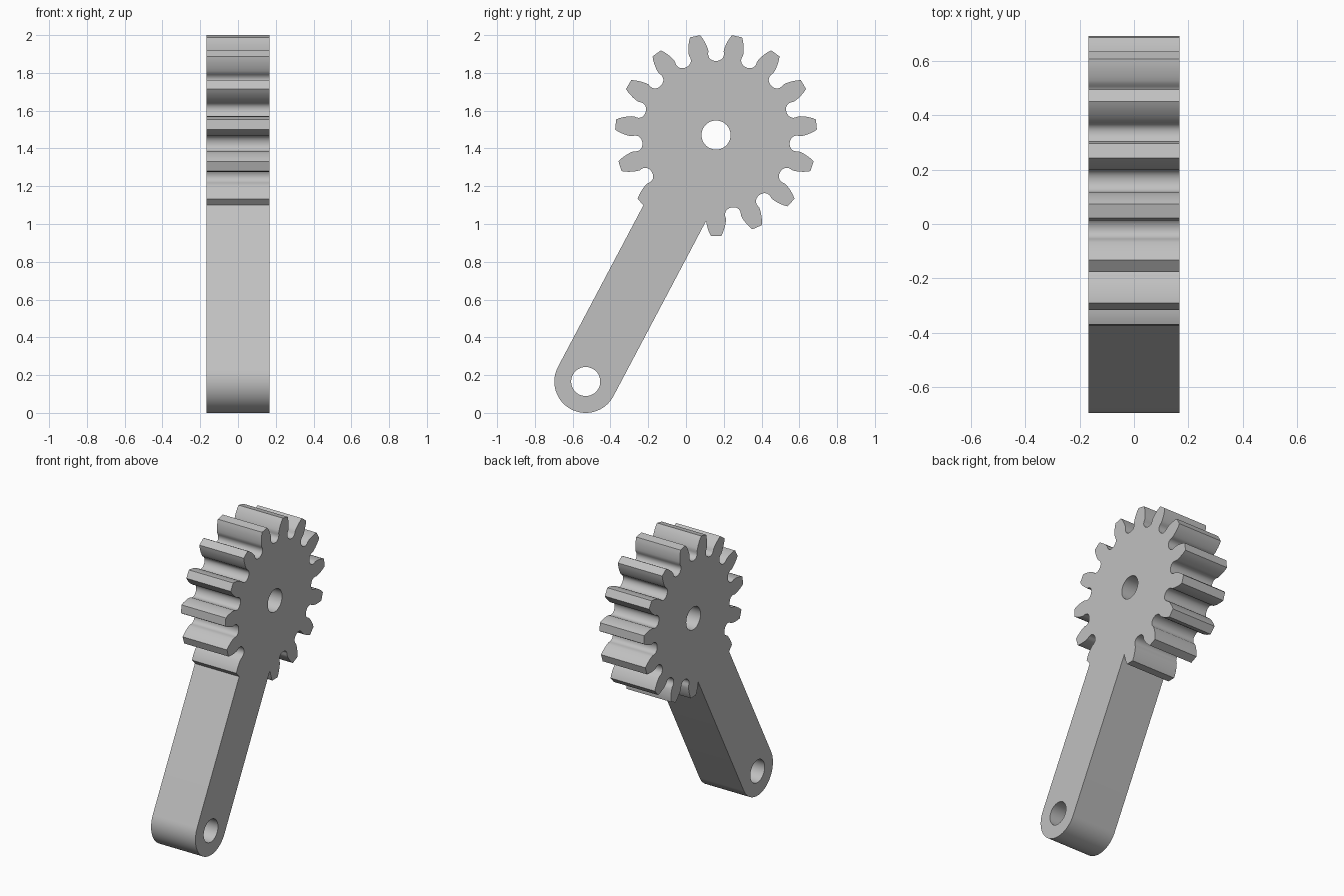
import bpy, bmesh
from math import sin, cos, radians, atan2, pi

if "Cube" in bpy.data.objects:
    bpy.data.objects.remove(bpy.data.objects["Cube"])

HALF = 0.167              # half thickness along x
GEAR = (0.159, 1.471)     # gear centre (y, z)
PIVOT = (-0.531, 0.166)   # arm pivot centre (y, z)
ARM_R, HOLE_R, TEETH = 0.166, 0.077, 15

steel = bpy.data.materials.new("light grey")
steel.use_nodes = True
grey = (0.53, 0.53, 0.53, 1)
steel.diffuse_color = grey
steel.node_tree.nodes["Principled BSDF"].inputs["Base Color"].default_value = grey


def polar(centre, r, a):
    return centre[0] + r * cos(a), centre[1] + r * sin(a)


def prism(name, points, half):
    """Extrude a (y, z) outline along x."""
    bm = bmesh.new()
    face = bm.faces.new([bm.verts.new((-half, y, z)) for y, z in points])
    out = bmesh.ops.extrude_face_region(bm, geom=[face])
    verts = [v for v in out["geom"] if isinstance(v, bmesh.types.BMVert)]
    bmesh.ops.translate(bm, verts=verts, vec=(2 * half, 0, 0))
    bmesh.ops.recalc_face_normals(bm, faces=bm.faces)
    mesh = bpy.data.meshes.new(name)
    bm.to_mesh(mesh)
    bm.free()
    mesh.materials.append(steel)
    ob = bpy.data.objects.new(name, mesh)
    bpy.context.collection.objects.link(ob)
    return ob


def combine(target, other, operation):
    mod = target.modifiers.new(operation.lower(), "BOOLEAN")
    mod.operation, mod.object, mod.solver = operation, other, "EXACT"
    bpy.context.view_layer.objects.active = target
    bpy.ops.object.modifier_apply(modifier=mod.name)
    bpy.data.objects.remove(other)


# Gear outline: curved flanks (radius, degrees off the tooth axis), rounded roots
flank = [(0.535, 2.9), (0.518, 4.0), (0.5, 4.9), (0.48, 5.8), (0.46, 6.5), (0.445, 6.8)]
root_mid, root_depth = 0.433, 0.041
pitch = 2 * pi / TEETH
outline = []
for i in range(TEETH):
    axis = radians(-90) + i * pitch
    outline += [polar(GEAR, r, axis - radians(d)) for r, d in reversed(flank)]
    outline += [polar(GEAR, r, axis + radians(d)) for r, d in flank]
    for k in range(13):
        t = pi * k / 12
        across = -0.042 * cos(t)
        r = root_mid - root_depth * sin(t) ** 0.9
        outline.append(polar(GEAR, r, axis + pitch / 2 + across / r))
gear = prism("gear_arm", outline, HALF)

# Arm: round pivot end, straight sides running into the gear
heading = atan2(GEAR[1] - PIVOT[1], GEAR[0] - PIVOT[0])
arm_points = [polar(PIVOT, ARM_R, heading + pi / 2 + pi * k / 32) for k in range(33)]
arm_points += [polar(GEAR, ARM_R, heading + s * pi / 2) for s in (-1, 1)]
combine(gear, prism("arm", arm_points, HALF), "UNION")

# Shaft hole and pivot hole
for centre in (GEAR, PIVOT):
    circle = [polar(centre, HOLE_R, 2 * pi * k / 48) for k in range(48)]
    combine(gear, prism("hole_cutter", circle, HALF + 0.1), "DIFFERENCE")

# Smooth curved walls, sharp rims
bpy.ops.object.select_all(action="DESELECT")
gear.select_set(True)
bpy.context.view_layer.objects.active = gear
bpy.ops.object.shade_smooth_by_angle(angle=radians(30))
